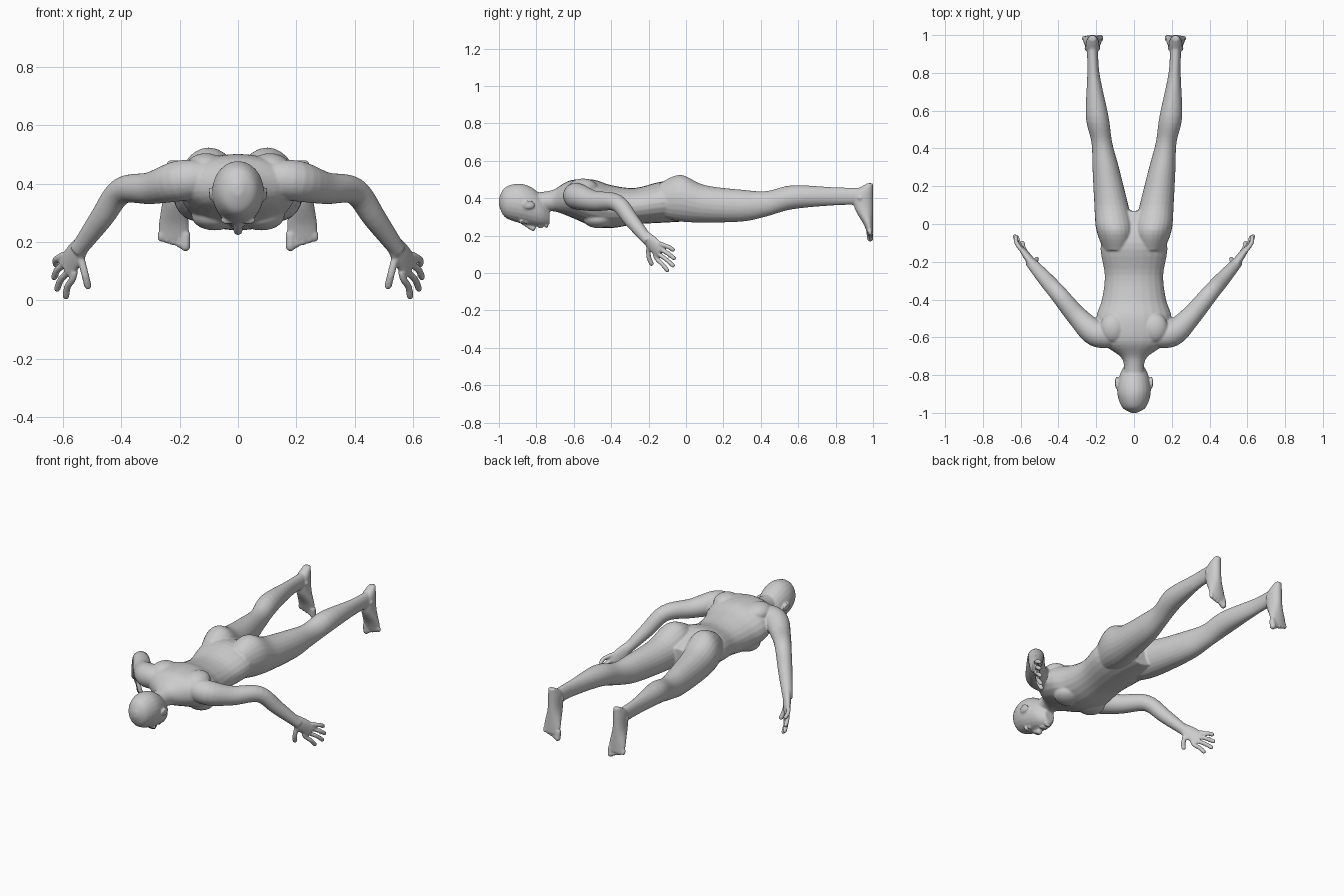
import bpy
import bmesh
import math
from mathutils import Vector, Matrix

default_cube = bpy.data.objects.get("Cube")
if default_cube:
    bpy.data.objects.remove(default_cube, do_unlink=True)

SIDES = 24
STEPS = 5
ACROSS_BODY = Vector((1, 0, 0))
ALONG_BODY = Vector((0, 1, 0))
DOWNWARD = Vector((0, 0, -1))

skin = bpy.data.materials.new("plain grey")
skin.use_nodes = True
grey = (.6, .6, .6, 1)
skin.diffuse_color = grey
skin.node_tree.nodes["Principled BSDF"].inputs["Base Color"].default_value = grey

bm = bmesh.new()


def mirror_signs(x):
    """Parts off the centre line are made on both sides of the body."""
    return (1, -1) if x else (1,)


def smooth_path(sections):
    """Fill in a smooth curve that passes through every given section."""
    keys = [Vector(section) for section in sections]
    padded = [keys[0]] + keys + [keys[-1]]
    path = []
    for before, start, end, after in zip(padded, padded[1:], padded[2:], padded[3:]):
        start_slope = (end - before) / 2
        end_slope = (after - start) / 2
        for step in range(STEPS):
            t = step / STEPS
            ease = t * t * (3 - 2 * t)
            path.append(start.lerp(end, ease)
                        + start_slope * (t * (1 - t) ** 2)
                        - end_slope * (t * t * (1 - t)))
    return path + [keys[-1]]


def loft(sections, side=ACROSS_BODY, axis=None):
    """Closed tube through sections of (x, y, z, half width, half depth)."""
    path = smooth_path(sections)
    centres = [section.to_3d() for section in path] if len(path[0]) < 5 else [
        Vector(section[:3]) for section in path]
    last = len(path) - 1
    for sign in mirror_signs(path[0][0]):
        rings = []
        for i, centre in enumerate(centres):
            ahead, behind = centres[min(i + 1, last)], centres[max(i - 1, 0)]
            along = axis or (ahead - behind).normalized()
            wide = (side - along * side.dot(along)).normalized()
            deep = along.cross(wide)
            ring = []
            for corner in range(SIDES):
                angle = math.tau * corner / SIDES
                point = (centre + wide * path[i][3] * math.cos(angle)
                         + deep * path[i][4] * math.sin(angle))
                ring.append(bm.verts.new((point.x * sign, point.y, point.z)))
            rings.append(ring)
        for ring, following in zip(rings, rings[1:]):
            for corner in range(SIDES):
                bm.faces.new((ring[corner - 1], ring[corner],
                              following[corner], following[corner - 1]))
        bm.faces.new(rings[0][::-1])
        bm.faces.new(rings[-1])


def trunk(profile):
    """Central form along the body from (y, half width, bottom, top)."""
    loft([(0, y, (bottom + top) / 2, width, (top - bottom) / 2)
          for y, width, bottom, top in profile], axis=ALONG_BODY)


def ball(centre, radii):
    """Ellipsoid, repeated on the other side when it is off centre."""
    x, y, z = centre
    for sign in mirror_signs(x):
        place = Matrix.Translation((x * sign, y, z)) @ Matrix.Diagonal((*radii, 1))
        bmesh.ops.create_uvsphere(bm, u_segments=SIDES, v_segments=SIDES // 2,
                                  radius=1, matrix=place)


def digit(points, radius, side=ACROSS_BODY):
    """Finger or toe with a rounded tip."""
    loft([(*point, radius, radius) for point in points], side)
    ball(points[-1], [radius] * 3)


def build_torso():
    trunk([(-.8, .055, .32, .43), (-.71, .065, .33, .445), (-.62, .18, .3, .495),
           (-.5, .2, .25, .5), (-.4, .17, .24, .47), (-.27, .155, .26, .455),
           (-.1, .175, .27, .49), (.07, .09, .28, .43)])
    # Chest muscles and shoulder blades
    ball((.08, -.47, .29), (.08, .08, .05))
    ball((.11, -.55, .455), (.07, .08, .05))


def build_legs():
    # Buttock, thigh, knee, calf and ankle
    leg = [(-.14, .09, .39, .07, .09), (-.03, .1, .4, .1, .125),
           (.1, .12, .37, .09, .1), (.3, .15, .36, .07, .085),
           (.43, .17, .37, .055, .068), (.57, .195, .405, .06, .064),
           (.8, .215, .41, .032, .048), (.95, .22, .41, .03, .046)]
    loft([(x, y, z, width, depth) for y, x, z, width, depth in leg],
         axis=ALONG_BODY)


def build_feet():
    # Each foot hangs from heel to toes, with its sole facing back
    middle, sole = .22, 1
    foot = [(.48, .97, .02), (.43, .9, .035), (.35, .9, .038),
            (.26, .95, .052), (.21, .97, .05)]
    loft([(middle, (instep + sole) / 2, z, width, (sole - instep) / 2)
          for z, instep, width in foot], axis=DOWNWARD)
    # Ankle bones
    ball((middle, .93, .4), (.044, .02, .02))
    # Toes get shorter and thinner toward the outside
    for i in range(5):
        x = .18 + .021 * i
        tip = .185 + .007 * i
        digit([(x, .98, .23), (x, .985, tip)], .012 if i else .017)


def build_arms():
    # Shoulder, upper arm, elbow, forearm and wrist
    arm = [(.1, -.59, .42, .06), (.2, -.58, .41, .07), (.3, -.49, .385, .055),
           (.4, -.37, .375, .046), (.47, -.29, .28, .04), (.55, -.2, .17, .028)]
    loft([(*section, section[-1]) for section in arm],
         side=Vector((.8, -.6, 0)))


def build_hands():
    knuckle_line = Vector((.03, .025, .05))
    wrist = Vector((.53, -.22, .2))
    knuckles = Vector((.59, -.135, .11))
    loft([(*wrist, .03, .022),
          (*wrist.lerp(knuckles, .5), .042, .021),
          (*knuckles, .042, .015)], knuckle_line)
    # Spread fingers, from the index to the little finger
    fingertips = [(.59, -.1, .015), (.62, -.07, .04), (.63, -.065, .08),
                  (.625, -.07, .125)]
    for i, tip in enumerate(fingertips):
        base = knuckles + knuckle_line * (i / 2 - .75)
        tip = Vector(tip)
        bend = base.lerp(tip, .5) + Vector((.006, 0, .003))
        digit([base.lerp(wrist, .2), base, bend, tip], .012, knuckle_line)
    # Thumb
    digit([(.54, -.2, .15), (.525, -.2, .09), (.515, -.185, .05)],
          .013, knuckle_line)


def build_head():
    # Crown, temples, cheeks and jaw
    trunk([(-1, .015, .36, .4), (-.97, .063, .3, .455), (-.9, .088, .27, .478),
           (-.83, .083, .255, .46), (-.77, .063, .25, .41), (-.73, .03, .26, .35)])
    # Nose bridge and tip
    loft([(0, -.875, .27, .01, .012), (0, -.82, .24, .016, .016),
          (0, -.805, .245, .016, .012)], axis=ALONG_BODY)
    # Upper lip, lower lip and chin
    for y, width in ((-.785, .026), (-.77, .022), (-.745, .025)):
        ball((0, y, .252), (width, .008, .012))
    # Brows and eyes
    ball((.035, -.88, .275), (.026, .009, .014))
    ball((.034, -.855, .275), (.016, .011, .013))


def build_ears():
    # A thin shell with a raised curled rim
    centre = Vector((.09, -.84, .362))
    ball(centre, (.01, .028, .02))
    rim = []
    for i in range(7):
        angle = math.radians(45 * i - 60)
        offset = Vector((.006 * math.sin(angle), -.027 * math.cos(angle),
                         .02 * math.sin(angle)))
        rim.append((*(centre + offset), .006, .006))
    loft(rim)


for build_part in (build_torso, build_legs, build_feet, build_arms,
                   build_hands, build_head, build_ears):
    build_part()

# Fuse every part into one seamless skin
bmesh.ops.recalc_face_normals(bm, faces=bm.faces)
mesh = bpy.data.meshes.new("body")
bm.to_mesh(mesh)
bm.free()
mesh.materials.append(skin)
body = bpy.data.objects.new("body", mesh)
bpy.context.collection.objects.link(body)

fuse = body.modifiers.new("fuse", "REMESH")
fuse.mode = "VOXEL"
fuse.voxel_size = .0055
fuse.use_smooth_shade = True
blend = body.modifiers.new("blend", "SMOOTH")
blend.factor = .5
blend.iterations = 5
